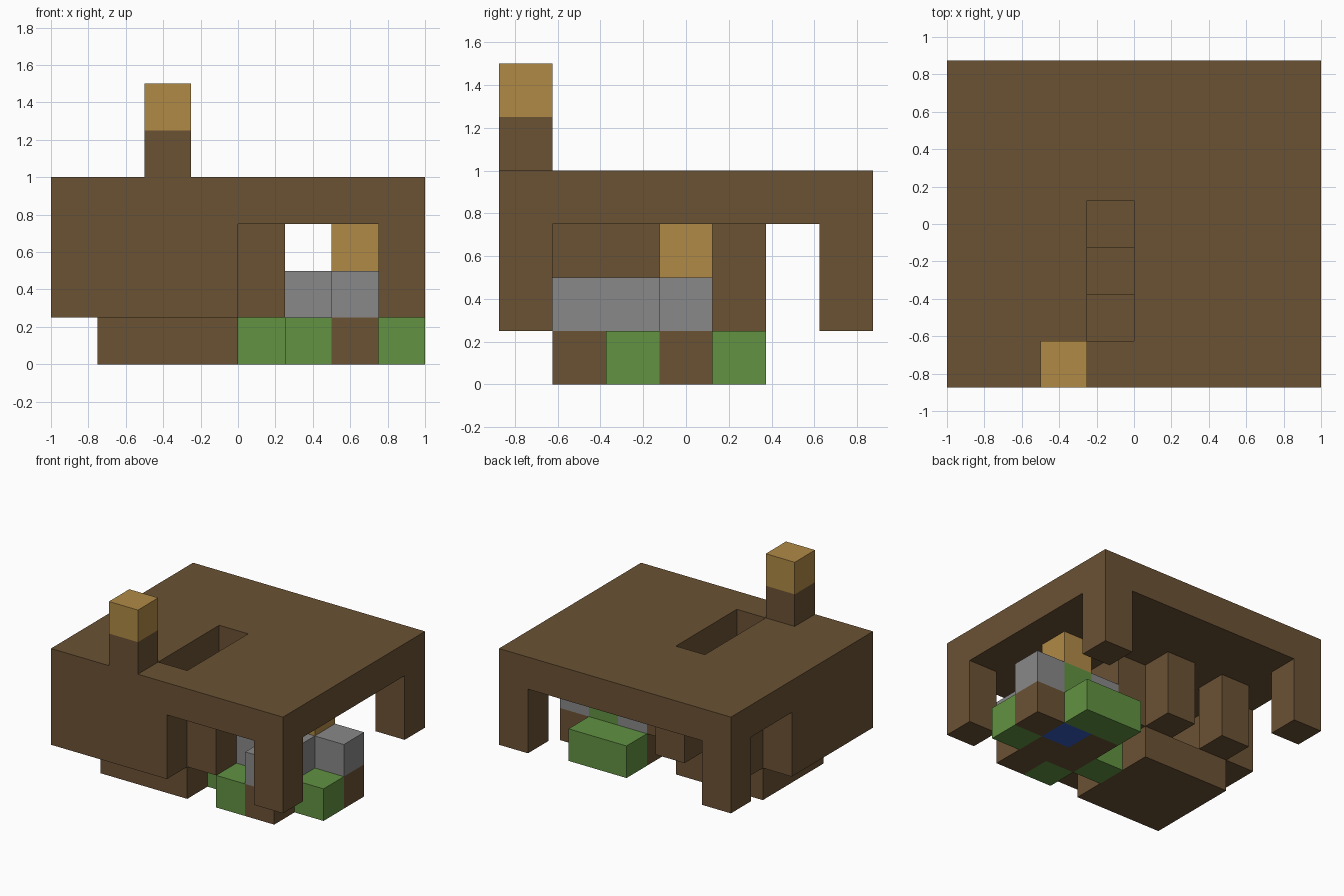
import bpy
import bmesh
from mathutils import Vector

CELL = 0.25
ORIGIN = Vector((-1, -0.875, 0))
DIRECTIONS = [Vector(d) for d in ((1, 0, 0), (0, 1, 0), (0, 0, 1))]

default_cube = bpy.data.objects.get("Cube")
if default_cube:
    bpy.data.objects.remove(default_cube, do_unlink=True)


def linear(channel):
    """Convert one display channel (0-255) to linear."""
    c = channel / 255
    return c / 12.92 if c <= 0.04045 else ((c + 0.055) / 1.055) ** 2.4


def make_material(name, *rgb):
    colour = (*[linear(c) for c in rgb], 1)
    mat = bpy.data.materials.new(name)
    mat.use_nodes = True
    mat.diffuse_color = colour
    shader = next(n for n in mat.node_tree.nodes if n.type == "BSDF_PRINCIPLED")
    shader.inputs["Base Color"].default_value = colour
    shader.inputs["Roughness"].default_value = 0.9
    return mat


wood = make_material("brown_wood", 107, 82, 52)
tan = make_material("tan_wood", 177, 138, 70)
stone = make_material("grey_stone", 137, 137, 137)
grass = make_material("green_grass", 98, 146, 66)
water = make_material("blue_water", 56, 90, 190)


def box(x, y, z, wide=1, deep=1, tall=1):
    """Set of grid cells filled by a block."""
    return {(x + i, y + j, z + k)
            for i in range(wide) for j in range(deep) for k in range(tall)}


parts = []


def part(name, material, *blocks):
    parts.append((name, material, set().union(*blocks)))


# House: roof slab with a stairwell, walls, pillars and floor
parts.append(("roof", wood, box(0, 0, 3, wide=8, deep=7) - box(3, 1, 3, deep=3)))
part("front_wall", wood, box(0, 0, 1, wide=4, tall=2))
part("left_end_wall", wood, box(0, 1, 1, deep=3, tall=2))
part("inner_wall", wood, box(4, 1, 1, deep=3, tall=2))
part("floor", wood, box(1, 1, 0, wide=3, deep=3))
part("stairs", wood, box(3, 1, 1, tall=2), box(3, 2, 1))
for name, x, y in (("front_corner_post", 7, 0), ("back_corner_post_a", 0, 6),
                   ("back_corner_post_b", 7, 6), ("door_pillar_a", 1, 4),
                   ("door_pillar_b", 3, 4)):
    part(name, wood, box(x, y, 1, tall=2))

# Rooftop post with its tan cap
part("roof_post", wood, box(2, 0, 4))
part("roof_post_cap", tan, box(2, 0, 5))

# Garden mound: soil around a pool, grass edging, stones, bush and lamp
part("soil", wood, box(5, 2, 0, wide=2) | box(5, 3, 0), box(6, 1, 0), box(7, 3, 0))
part("pool", water, box(6, 3, 0))
part("grass_edging", grass, box(5, 1, 0), box(4, 2, 0), box(7, 2, 0),
     box(5, 4, 0, wide=2))
part("stones", stone, box(6, 1, 1), box(5, 2, 1, wide=2), box(5, 3, 1), box(7, 3, 1))
part("bush", grass, box(6, 3, 1))
part("lamp", tan, box(6, 3, 2))

occupied = set().union(*(cells for _, _, cells in parts))


def build(name, material, cells):
    """Skin the cells, leaving out faces shared with any neighbouring block."""
    bm = bmesh.new()
    for cell in sorted(cells):
        centre = Vector(cell) + Vector((0.5, 0.5, 0.5))
        for axis in range(3):
            n = DIRECTIONS[axis]
            u = DIRECTIONS[(axis + 1) % 3] / 2
            v = DIRECTIONS[(axis + 2) % 3] / 2
            for side in (-1, 1):
                neighbour = tuple(round(c) for c in Vector(cell) + n * side)
                if neighbour in occupied:
                    continue
                middle = centre + n * side / 2
                ring = [middle - u - v, middle + u - v, middle + u + v, middle - u + v]
                corners = ring if side > 0 else ring[::-1]
                bm.faces.new([bm.verts.new(ORIGIN + p * CELL) for p in corners])
    bmesh.ops.remove_doubles(bm, verts=bm.verts, dist=0.001)
    mesh = bpy.data.meshes.new(name)
    bm.to_mesh(mesh)
    bm.free()
    mesh.materials.append(material)
    bpy.context.collection.objects.link(bpy.data.objects.new(name, mesh))


for name, material, cells in parts:
    build(name, material, cells)
